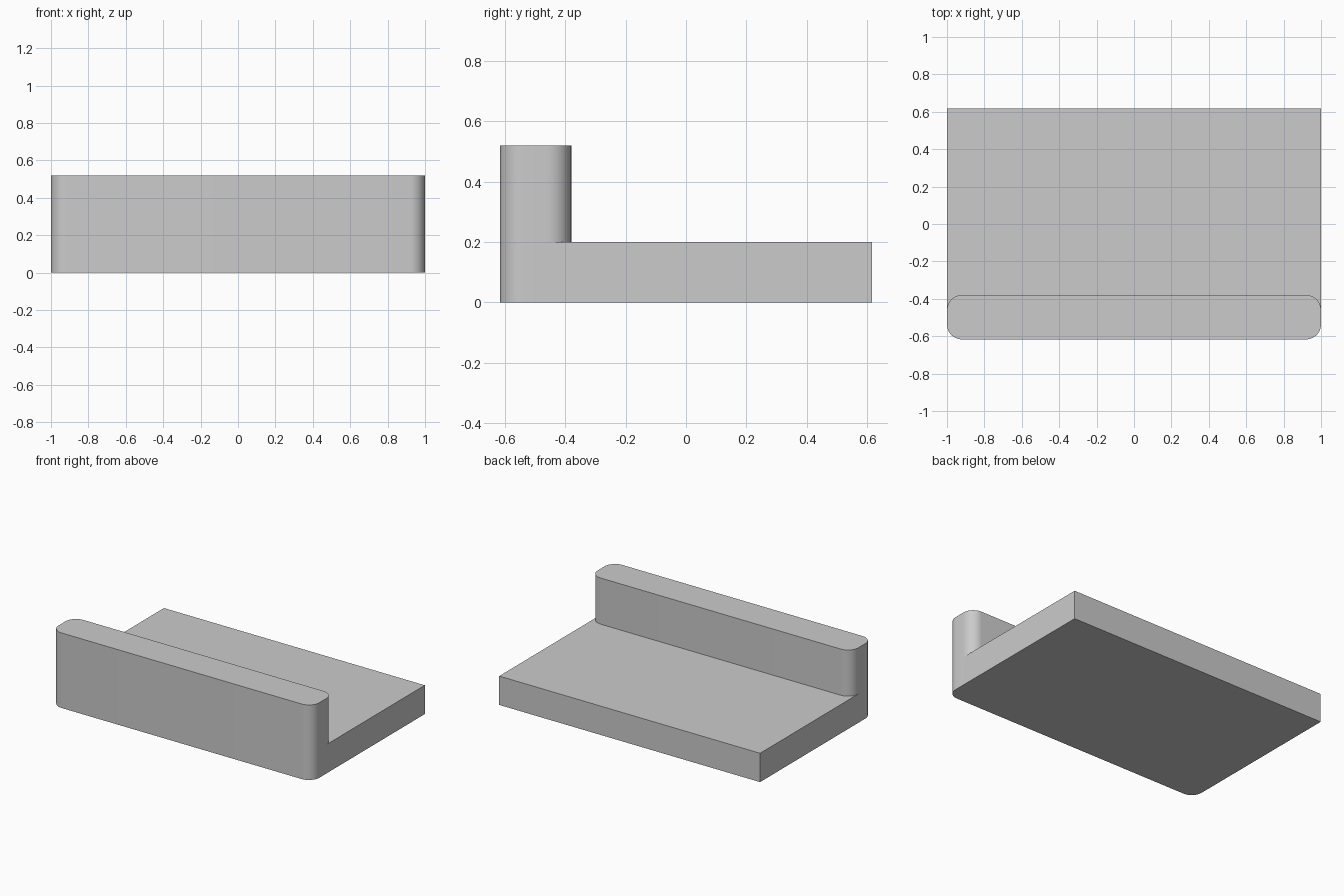
import bpy
import bmesh
from math import cos, sin, radians

cube = bpy.data.objects.get("Cube")
if cube:
    bpy.data.objects.remove(cube, do_unlink=True)

HALF_X, FRONT, BACK = 1.0, -0.617, 0.617
WALL_BACK, RADIUS, SEGMENTS = -0.38, 0.08, 10
WALL_HEIGHT, PLATE_HEIGHT = 0.52, 0.2

grey = bpy.data.materials.new("plain grey")
grey.use_nodes = True
colour = (0.6, 0.6, 0.6, 1)
grey.diffuse_color = colour
grey.node_tree.nodes["Principled BSDF"].inputs["Base Color"].default_value = colour


def corner(cx, cy, start):
    """Points of a quarter circle, counter-clockwise."""
    angles = [radians(start + 90 * i / SEGMENTS) for i in range(SEGMENTS + 1)]
    return [(cx + RADIUS * cos(a), cy + RADIUS * sin(a)) for a in angles]


def extrude_outline(name, outline, height):
    """Upright solid with the given counter-clockwise footprint."""
    bm = bmesh.new()
    base = bm.faces.new([bm.verts.new((x, y, 0)) for x, y in outline])
    result = bmesh.ops.extrude_face_region(bm, geom=[base], use_keep_orig=True)
    top = [v for v in result["geom"] if isinstance(v, bmesh.types.BMVert)]
    bmesh.ops.translate(bm, verts=top, vec=(0, 0, height))
    bmesh.ops.recalc_face_normals(bm, faces=bm.faces)
    mesh = bpy.data.meshes.new(name)
    bm.to_mesh(mesh)
    bm.free()
    mesh.materials.append(grey)
    obj = bpy.data.objects.new(name, mesh)
    bpy.context.collection.objects.link(obj)
    bpy.ops.object.select_all(action="DESELECT")
    obj.select_set(True)
    bpy.context.view_layer.objects.active = obj
    bpy.ops.object.shade_smooth_by_angle(angle=radians(30))
    return obj


# Rounded footprint of the wall
inner_x = HALF_X - RADIUS
front_y, back_y = FRONT + RADIUS, WALL_BACK - RADIUS
back_arcs = corner(inner_x, back_y, 0) + corner(-inner_x, back_y, 90)
front_arcs = corner(-inner_x, front_y, 180) + corner(inner_x, front_y, 270)

# Tall wall along the front
extrude_outline("front_wall", back_arcs + front_arcs, WALL_HEIGHT)

# Low plate fitted against the back of the wall
plate = [(HALF_X, BACK), (-HALF_X, BACK)] + back_arcs[::-1]
extrude_outline("base_plate", plate, PLATE_HEIGHT)
